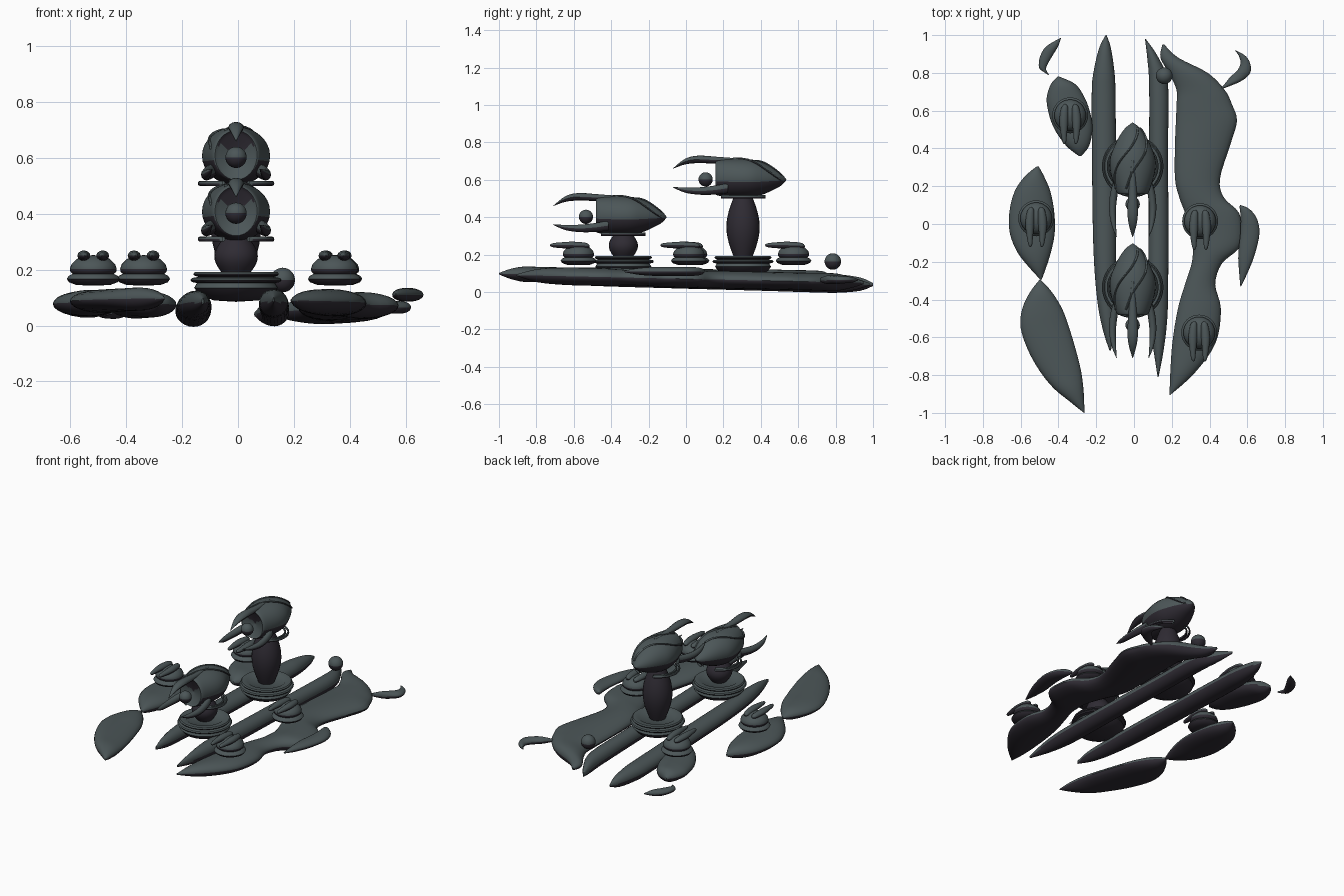
import bpy, math


def colour(name, rgb):
    m = bpy.data.materials.new(name)
    m.diffuse_color = (*rgb, 1)
    return m


slate = colour("dark slate", (0.072, 0.093, 0.097))
purple = colour("purple black", (0.028, 0.024, 0.033))


def make(name, verts, faces, dark_below):
    me = bpy.data.meshes.new(name)
    me.from_pydata(verts, [], faces)
    me.materials.append(slate)
    me.materials.append(purple)
    ob = bpy.data.objects.new(name, me)
    bpy.context.collection.objects.link(ob)
    bpy.ops.object.select_all(action='DESELECT')
    ob.select_set(True)
    bpy.context.view_layer.objects.active = ob
    bpy.ops.object.mode_set(mode='EDIT')
    bpy.ops.mesh.select_all(action='SELECT')
    bpy.ops.mesh.normals_make_consistent(inside=False)
    bpy.ops.object.mode_set(mode='OBJECT')
    bpy.ops.object.shade_smooth_by_angle(angle=math.radians(40))
    # underside faces are purple black
    for p in me.polygons:
        p.material_index = 1 if p.normal.z < dark_below else 0
    return ob


def spline(pts, sub=4):
    # Catmull-Rom through tuples of any length
    out = []
    for i in range(len(pts) - 1):
        a, b, c, d = pts[max(i - 1, 0)], pts[i], pts[i + 1], pts[min(i + 2, len(pts) - 1)]
        for k in range(sub):
            t = k / sub
            out.append(tuple(0.5 * (2 * q + (r - p) * t + (2 * p - 5 * q + 4 * r - s) * t * t
                                    + (3 * q - p - 3 * r + s) * t ** 3)
                             for p, q, r, s in zip(a, b, c, d)))
    return out + [pts[-1]]


def skin(name, rings, dark_below):
    n = len(rings[0])
    faces = [(i * n + j, i * n + (j + 1) % n, (i + 1) * n + (j + 1) % n, (i + 1) * n + j)
             for i in range(len(rings) - 1) for j in range(n)]
    faces += [tuple(range(n)), tuple(range((len(rings) - 1) * n, len(rings) * n))]
    return make(name, [v for r in rings for v in r], faces, dark_below)


def loft(name, stations, n=20, at=(0, 0, 0), sub=4, dark=-0.1):
    # stations along y: (y, x centre, x radius, z centre, z radius)
    rings = []
    for y, xc, rx, zc, rz in spline(stations, sub):
        rx, rz = max(rx, 0.0008), max(rz, 0.0008)
        rings.append([(at[0] + xc + rx * math.cos(2 * math.pi * j / n), at[1] + y,
                       at[2] + zc + rz * math.sin(2 * math.pi * j / n)) for j in range(n)])
    return skin(name, rings, dark)


def plate(name, outline, h, z0, slope, wref):
    # puffed plate: outline rows are (y, left x, right x)
    st = []
    for y, a, b in outline:
        w = max(b - a, 0.0)
        st.append((y, (a + b) / 2, w / 2, z0 + slope * y, h * min(1, w / wref) ** 0.6))
    return loft(name, st, 24)


def lathe(name, profile, at, n=32, dark=-0.1):
    return skin(name, [[(at[0] + max(r, 0.0008) * math.cos(2 * math.pi * j / n),
                         at[1] + max(r, 0.0008) * math.sin(2 * math.pi * j / n), at[2] + z)
                        for j in range(n)] for r, z in profile], dark)


def ball(name, at, r):
    return lathe(name, [(r * math.sin(math.pi * i / 14), -r * math.cos(math.pi * i / 14))
                        for i in range(15)], at, 24)


# Long central hulls
plate("left_spine", [(1.0, -.15, -.145), (.93, -.185, -.122), (.8, -.215, -.103), (.68, -.224, -.098),
                     (.3, -.222, -.095), (-.13, -.215, -.095), (-.4, -.195, -.1),
                     (-.56, -.165, -.105), (-.67, -.13, -.122)], .05, .068, -.028, .11)
plate("right_spine", [(.98, .058, .062), (.88, .07, .13), (.74, .08, .18), (.4, .08, .18), (0, .077, .182),
                      (-.4, .075, .18), (-.55, .085, .172), (-.68, .105, .155),
                      (-.81, .125, .13)], .05, .068, -.028, .1)

# Wavy side hull with fin and horn
plate("right_wavy_hull", [(.95, .15, .16), (.88, .14, .235), (.8, .185, .39), (.71, .225, .48),
                          (.63, .225, .52), (.545, .222, .545), (.42, .217, .51), (.24, .217, .455),
                          (.14, .24, .476), (.06, .27, .555), (-.05, .307, .575), (-.13, .312, .555),
                          (-.21, .305, .465), (-.32, .27, .43), (-.45, .232, .46), (-.63, .203, .432),
                          (-.79, .192, .32), (-.905, .188, .192)], .047, .07, -.022, .2)
plate("right_fin", [(.1, .56, .565), (.08, .56, .61), (.03, .565, .65), (-.05, .563, .664),
                    (-.16, .552, .64), (-.25, .556, .605), (-.33, .563, .567)], .024, .11, 0, .08)
plate("right_horn", [(.92, .534, .537), (.89, .555, .59), (.85, .564, .615), (.81, .545, .618),
                     (.78, .51, .6), (.75, .487, .555), (.72, .46, .48)], .022, .065, 0, .07)

# Left leaf plates and horn
plate("left_front_leaf", [(-.295, -.5, -.494), (-.36, -.55, -.435), (-.45, -.592, -.38), (-.55, -.6, -.343),
                          (-.67, -.56, -.307), (-.78, -.498, -.28), (-.87, -.425, -.268),
                          (-.94, -.34, -.264), (-1.0, -.265, -.262)], .041, .076, -.022, .16)
plate("left_middle_leaf", [(.305, -.515, -.505), (.25, -.58, -.475), (.17, -.633, -.442), (.06, -.66, -.422),
                           (-.05, -.657, -.42), (-.15, -.617, -.44), (-.23, -.555, -.465),
                           (-.295, -.495, -.489)], .046, .078, -.022, .16)
plate("left_rear_leaf", [(.78, -.405, -.395), (.74, -.44, -.31), (.67, -.462, -.262), (.6, -.455, -.235),
                         (.52, -.43, -.22), (.45, -.388, -.227), (.4, -.345, -.245),
                         (.36, -.292, -.28)], .045, .085, -.022, .16)
plate("left_horn", [(.985, -.39, -.386), (.94, -.465, -.402), (.89, -.496, -.432), (.85, -.504, -.455),
                    (.82, -.498, -.466), (.79, -.455, -.45)], .02, .045, 0, .06)

# Sensor ball on the rear tip
ball("rear_ball", (.16, .785, .163), .044)

# Large turrets
TX = -.007
BASE = [(0, .085), (.08, .09), (.13, .11), (.15, .135), (.14, .152), (.158, .156), (.163, .163),
        (.158, .17), (.135, .174), (.15, .179), (.153, .185), (.147, .192), (.115, .192),
        (.105, .184), (0, .184)]
HEAD = [(-.115, 0, .001, 0, .001), (-.125, 0, .035, 0, .04), (-.14, 0, .066, .004, .08),
        (-.145, 0, .078, .005, .09), (-.12, 0, .092, .005, .097), (-.03, 0, .118, .003, .104),
        (.04, 0, .12, .002, .102), (.1, 0, .1, .002, .088), (.16, 0, .07, 0, .06),
        (.205, 0, .037, -.003, .032), (.232, 0, .001, -.005, .001)]


def big_turret(tag, y, zc, ped_r):
    lathe(tag + "_turret_base", BASE, (TX, y, 0), 40)
    z1 = zc - .085
    lathe(tag + "_pedestal", [(ped_r * (.5 + .5 * math.sin(math.pi * i / 12)), .175 + (z1 - .175) * i / 12)
                              for i in range(13)], (TX, y, 0), 24, dark=2)
    o = (TX, y, zc)
    loft(tag + "_head", HEAD, 32, o, dark=-.2)
    # raised diagonal straps wrapped over the shell
    shell = spline(HEAD[4:], 8)
    for start in (.4, 1.3):
        st = []
        for i in range(0, 42, 2):
            yy, _, rx, zz, rz = shell[i]
            a = math.pi / 2 + start - i * .05
            st.append((yy, (rx + .001) * math.cos(a), .006, zz + (rz + .001) * math.sin(a), .006))
        loft(tag + "_head_strap", st, 8, o, 1)
    for s in (-1, 1):
        # lower claws
        loft(tag + "_lower_claw", [(-.08, s * .085, .018, -.05, .026), (-.15, s * .1, .02, -.06, .024),
                                   (-.23, s * .107, .018, -.065, .02), (-.31, s * .1, .012, -.06, .014),
                                   (-.375, s * .085, .001, -.045, .001)], 12, o)
        # side arcs under the head
        for r in (.112, .13):
            loft(tag + "_side_arc", [(r * math.sin(a), s * r * math.cos(a), .007, -.096, .009)
                                     for a in [math.radians(-66 + 11 * i) for i in range(13)]], 8, o, 1)
    # upper claw and orb
    loft(tag + "_upper_claw", [(.03, 0, .008, .1, .008), (-.06, 0, .016, .1, .012), (-.14, 0, .022, .1, .018),
                               (-.24, 0, .028, .104, .02), (-.31, 0, .02, .092, .015),
                               (-.375, 0, .001, .055, .001)], 12, o)
    ball(tag + "_orb", (TX, y - .2, zc - .003), .038)


big_turret("front", -.335, .405, .078)
big_turret("rear", .305, .605, .089)

# Small twin-barrel turrets
for i, (x, y) in enumerate([(-.338, .575), (-.518, .03), (.35, .015), (.345, -.575)]):
    lathe("small_turret_body_%d" % i, [(0, .143), (.06, .145), (.087, .155), (.095, .167), (.088, .178),
                                       (.074, .185), (.082, .192), (.084, .203), (.078, .22),
                                       (.06, .238), (.03, .25), (0, .252)], (x, y, 0), 32)
    for s in (-1, 1):
        loft("small_turret_barrel", [(.06, s * .026, .004, .245, .004), (.04, s * .029, .018, .247, .016),
                                     (-.03, s * .034, .023, .25, .019), (-.1, s * .033, .016, .25, .015),
                                     (-.14, s * .031, .01, .25, .01), (-.152, s * .03, .002, .25, .002)],
             12, (x, y, 0))
